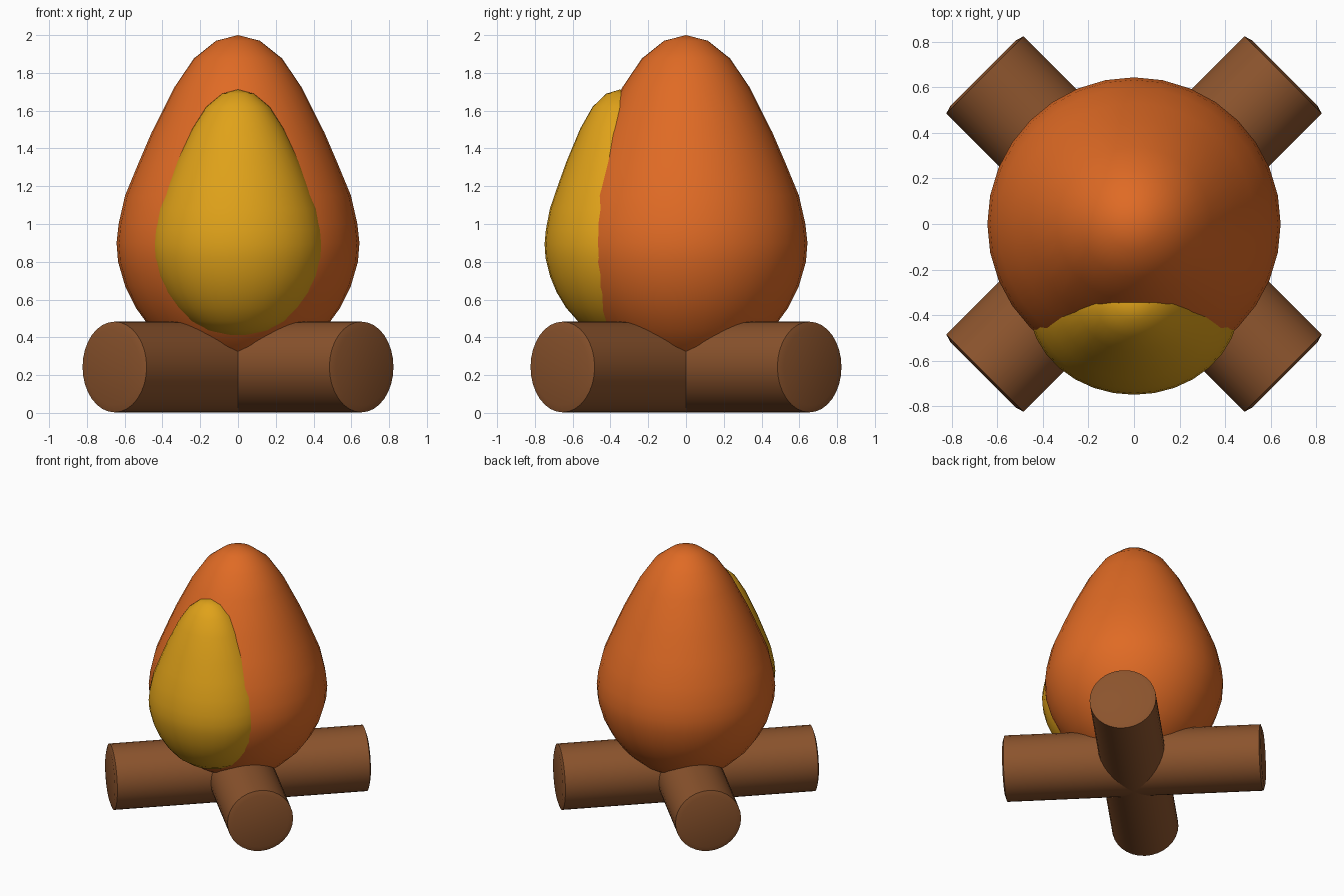
import bpy
import bmesh
import math

if "Cube" in bpy.data.objects:
    bpy.data.objects.remove(bpy.data.objects["Cube"])


def material(name, color):
    m = bpy.data.materials.new(name)
    m.diffuse_color = color
    m.use_nodes = True
    m.node_tree.nodes["Principled BSDF"].inputs["Base Color"].default_value = m.diffuse_color
    return m


def finish(name, bm, mat, angle):
    mesh = bpy.data.meshes.new(name)
    bmesh.ops.recalc_face_normals(bm, faces=bm.faces[:])
    bm.to_mesh(mesh)
    bm.free()
    mesh.materials.append(mat)
    ob = bpy.data.objects.new(name, mesh)
    bpy.context.collection.objects.link(ob)
    bpy.ops.object.select_all(action='DESELECT')
    ob.select_set(True)
    bpy.context.view_layer.objects.active = ob
    bpy.ops.object.shade_smooth_by_angle(angle=math.radians(angle))
    return ob


# Egg-shaped flame profile: (radius, height), from tip to base
PROFILE = [(0, 2), (.116, 1.97), (.233, 1.877), (.338, 1.722), (.457, 1.485),
           (.53, 1.315), (.598, 1.15), (.632, 1.0), (.643, .9), (.635, .8),
           (.597, .67), (.54, .555), (.46, .445), (.36, .35), (.25, .285),
           (.125, .25), (0, .24)]


def flame(name, center, scale, mat):
    bm = bmesh.new()
    verts = [bm.verts.new((r, 0, z - 1.125)) for r, z in PROFILE]
    edges = [bm.edges.new(pair) for pair in zip(verts, verts[1:])]
    bmesh.ops.spin(bm, geom=verts + edges, cent=(0, 0, 0), axis=(0, 0, 1),
                   angle=math.tau, steps=32, use_merge=True)
    bmesh.ops.remove_doubles(bm, verts=bm.verts[:], dist=.0005)
    bmesh.ops.scale(bm, verts=bm.verts[:], vec=scale)
    bmesh.ops.translate(bm, verts=bm.verts[:], vec=center)
    finish(name, bm, mat, 60)


# Log with slightly domed ends
def log(name, turn, mat):
    bm = bmesh.new()
    bmesh.ops.create_cone(bm, cap_ends=True, segments=32, radius1=.24,
                          radius2=.24, depth=1.848)
    caps = [f for f in bm.faces if len(f.verts) > 4]
    bmesh.ops.inset_individual(bm, faces=caps, thickness=.037, depth=.012)
    ob = finish(name, bm, mat, 50)
    ob.location = (0, 0, .243)
    ob.rotation_euler = (math.pi / 2, 0, math.radians(turn))


orange = material("flame_orange", (0.74, 0.145, 0.018, 1))
yellow = material("flame_yellow", (0.74, 0.36, 0.010, 1))
brown = material("wood_brown", (0.26, 0.088, 0.026, 1))

flame("outer_flame", (0, 0, 1.125), (1, 1, 1), orange)
flame("inner_flame", (0, -.35, 1.062), (.72, .62, .743), yellow)
for i, turn in enumerate((45, 135)):
    log(f"log_{i + 1}", turn, brown)
